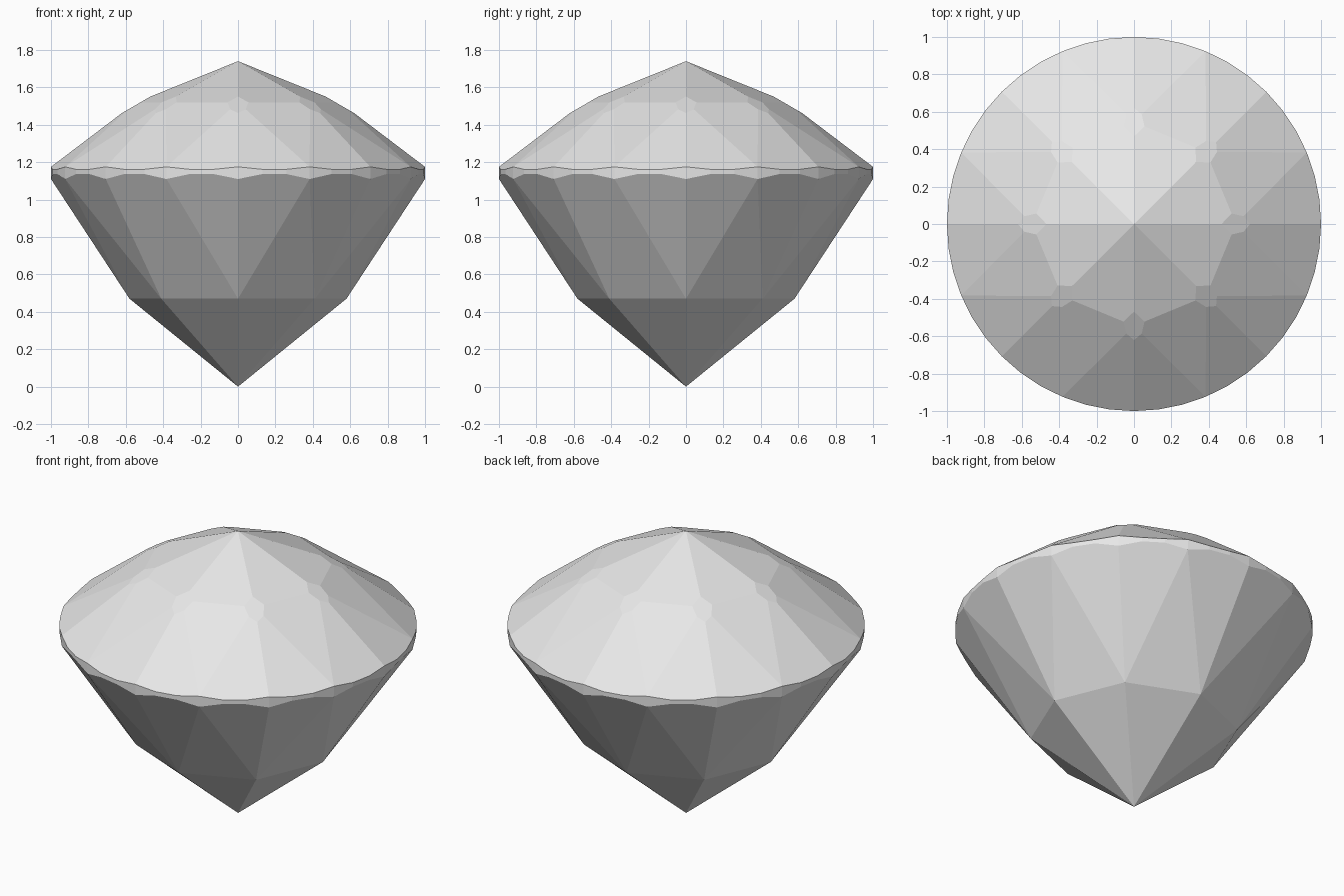
import bpy
import bmesh
from math import cos, sin, radians
from mathutils import Vector

cube = bpy.data.objects.get("Cube")
if cube:
    bpy.data.objects.remove(cube, do_unlink=True)

HEIGHT = 1.74
CENTRE = Vector((0, 0, 1.15))


def ring(radius, z, degrees):
    """Point on a horizontal circle."""
    a = radians(degrees)
    return Vector((radius * cos(a), radius * sin(a), z))


def cut(bm, a, b, c):
    """Grind one flat facet through three points, keeping the core."""
    normal = (b - a).cross(c - a).normalized()
    if normal.dot(CENTRE - a) > 0:
        normal.negate()
    bmesh.ops.bisect_plane(bm, geom=bm.verts[:] + bm.edges[:] + bm.faces[:], dist=1e-4,
                           plane_co=a, plane_no=normal, clear_outer=True)
    bmesh.ops.holes_fill(bm, edges=[e for e in bm.edges if e.is_boundary], sides=0)


def facet_half(bm, tip, shoulder_r, shoulder_z, girdle_z):
    """Eight tip, eight main and sixteen girdle facets of the crown or pavilion."""
    for i in range(8):
        a = 45 * i
        p, q = ring(shoulder_r, shoulder_z, a), ring(shoulder_r, shoulder_z, a + 45)
        left, mid, right = (ring(1, girdle_z, a + d) for d in (-22.5, 0, 22.5))
        cut(bm, p, mid, right)
        cut(bm, p, mid, left)
        cut(bm, p, q, right)
        cut(bm, p, q, tip)


# Round blank whose wall becomes the girdle
bm = bmesh.new()
bmesh.ops.create_cone(bm, cap_ends=True, segments=48, radius1=1, radius2=1, depth=HEIGHT)
start = max(bm.verts, key=lambda v: v.co.x)
bmesh.ops.translate(bm, vec=(0, 0, HEIGHT / 2), verts=bm.verts)

# Pavilion below, crown above
facet_half(bm, Vector((0, 0, 0)), 0.58, 0.47, 1.11)
facet_half(bm, Vector((0, 0, HEIGHT)), 0.545, 1.52, 1.175)

# Small six-sided facets on the crown corners
for i in range(8):
    inner, outer = ring(0.47, 1.55, 45 * i), ring(0.62, 1.463, 45 * i)
    cut(bm, inner, outer, inner + ring(0.1, 0, 45 * i + 90))

bmesh.ops.remove_doubles(bm, verts=bm.verts, dist=5e-4)
bmesh.ops.recalc_face_normals(bm, faces=bm.faces)

mesh = bpy.data.meshes.new("cut_gem")
bm.to_mesh(mesh)
bm.free()
gem = bpy.data.objects.new("cut_gem", mesh)
bpy.context.collection.objects.link(gem)

# Single pale grey material
grey = bpy.data.materials.new("pale_grey")
grey.use_nodes = True
colour = (0.8, 0.8, 0.8, 1)
grey.diffuse_color = colour
grey.node_tree.nodes["Principled BSDF"].inputs["Base Color"].default_value = colour
mesh.materials.append(grey)
